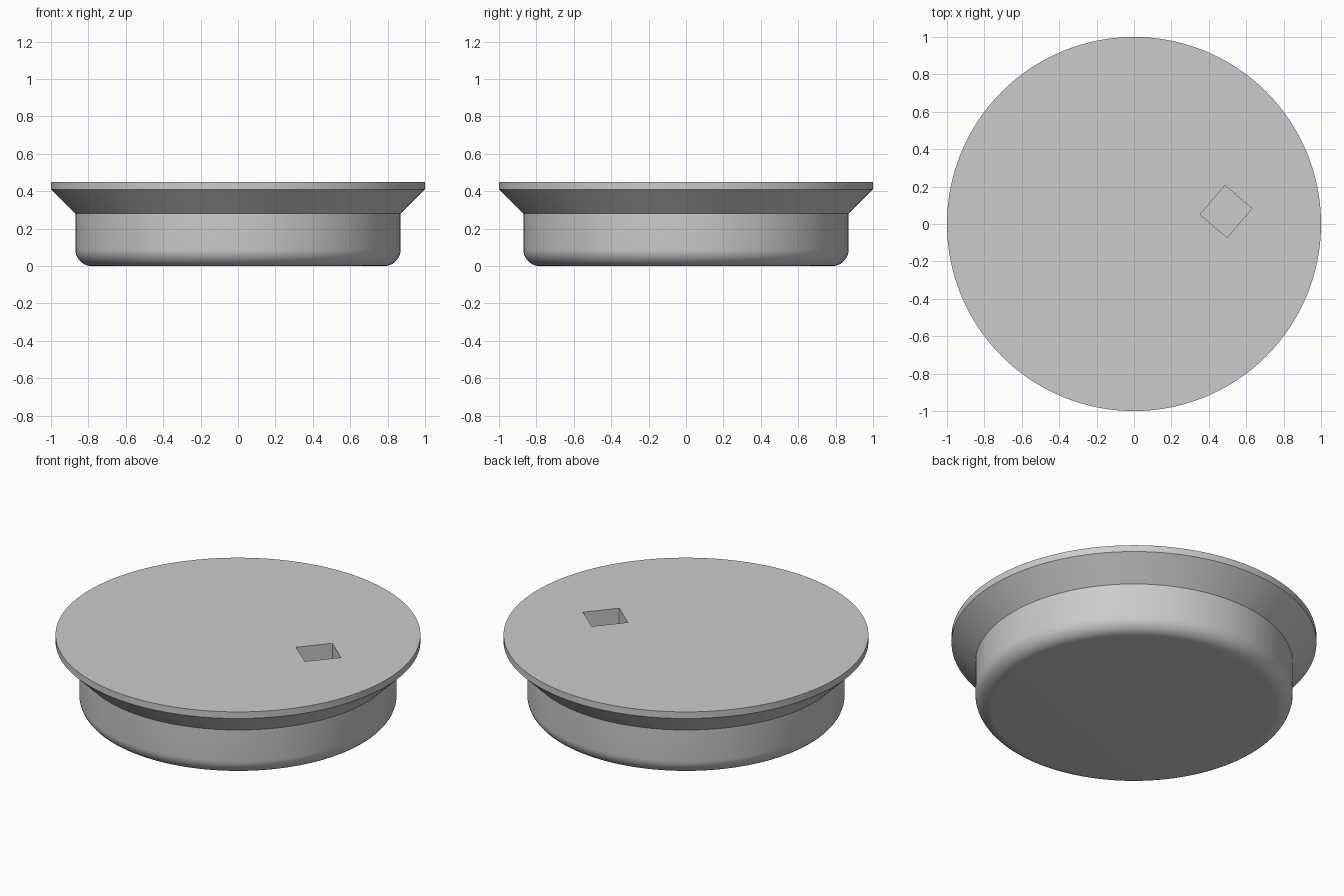
import bpy
import bmesh
from math import cos, sin, pi, radians

SEGMENTS = 128
FILLET = 0.09
BODY_R = 0.87

old = bpy.data.objects.get("Cube")
if old:
    bpy.data.objects.remove(old, do_unlink=True)

# One plain grey material
grey = bpy.data.materials.new("light_grey")
grey.use_nodes = True
colour = (0.6, 0.6, 0.6, 1)
grey.diffuse_color = colour
grey.node_tree.nodes["Principled BSDF"].inputs["Base Color"].default_value = colour


def add_object(name, bm):
    mesh = bpy.data.meshes.new(name)
    bmesh.ops.recalc_face_normals(bm, faces=bm.faces)
    bm.to_mesh(mesh)
    bm.free()
    mesh.materials.append(grey)
    obj = bpy.data.objects.new(name, mesh)
    bpy.context.collection.objects.link(obj)
    return obj


def turned_solid(name, profile):
    """Solid of revolution, capped flat at both ends."""
    bm = bmesh.new()
    rings = [[bm.verts.new((r * cos(2 * pi * i / SEGMENTS), r * sin(2 * pi * i / SEGMENTS), z))
              for i in range(SEGMENTS)] for r, z in profile]
    for low, high in zip(rings, rings[1:]):
        for i in range(SEGMENTS):
            j = (i + 1) % SEGMENTS
            bm.faces.new((low[i], low[j], high[j], high[i]))
    bm.faces.new(rings[0][::-1])
    bm.faces.new(rings[-1])
    return add_object(name, bm)


# Plug: rounded bottom edge, straight wall, flared flange, thin rim
profile = [(BODY_R - FILLET + FILLET * sin(a), FILLET - FILLET * cos(a))
           for a in (k * pi / 20 for k in range(11))]
profile += [(BODY_R, 0.28), (1, 0.41), (1, 0.45)]
plug = turned_solid("flanged_plug", profile)

# Square pocket sunk into the top
bm = bmesh.new()
bmesh.ops.create_cube(bm, size=1)
cutter = add_object("pocket_cutter", bm)
cutter.scale = (0.19, 0.205, 0.4)
cutter.rotation_euler.z = radians(-40.5)
cutter.location = (0.492, 0.067, 0.45)
cutter.hide_render = True

cut = plug.modifiers.new("pocket", "BOOLEAN")
cut.operation = "DIFFERENCE"
cut.solver = "EXACT"
cut.object = cutter

bpy.ops.object.select_all(action="DESELECT")
plug.select_set(True)
bpy.context.view_layer.objects.active = plug
bpy.ops.object.modifier_apply(modifier=cut.name)
bpy.data.objects.remove(cutter, do_unlink=True)

bpy.ops.object.shade_smooth_by_angle(angle=radians(30))
